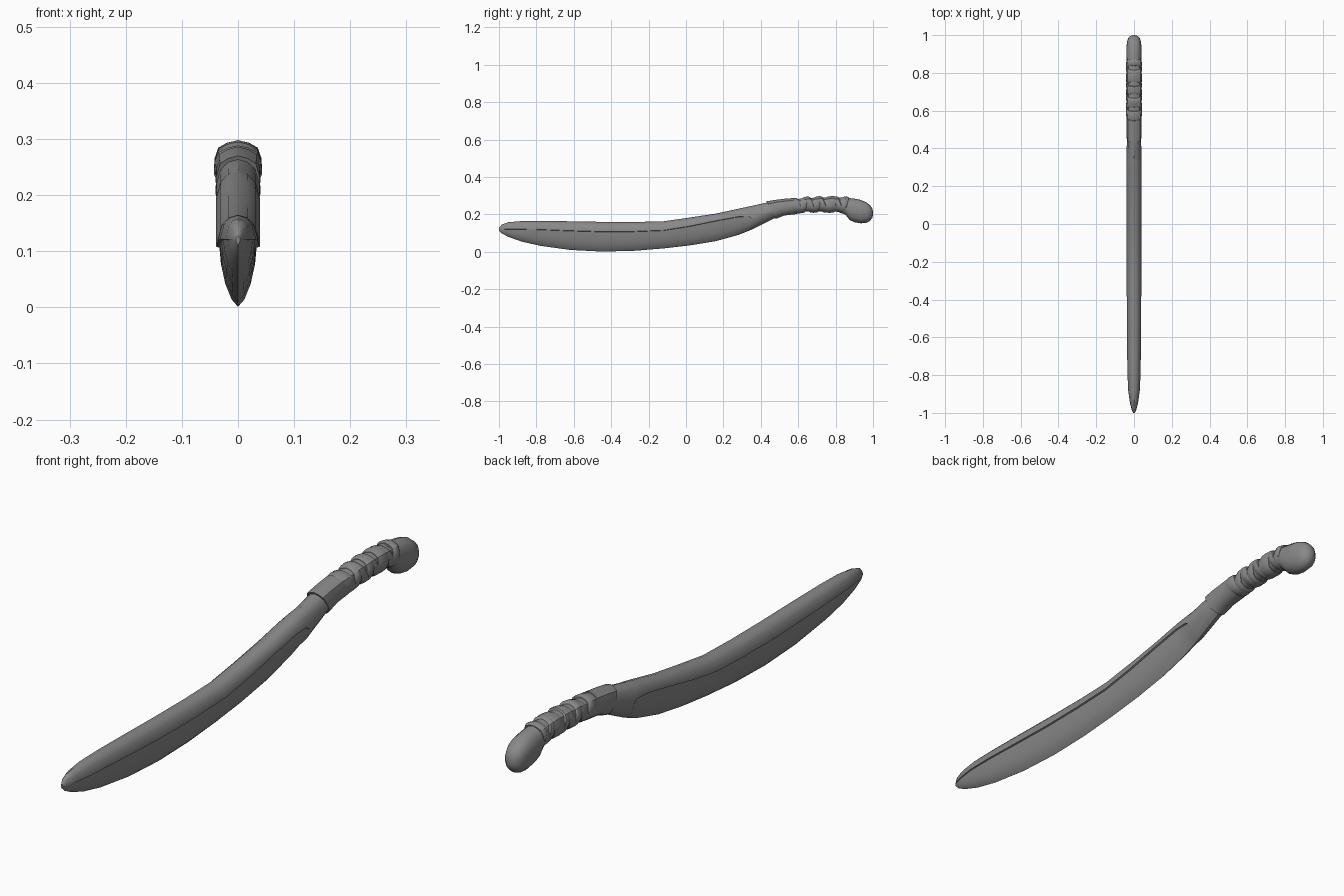
import bpy, bmesh, math

if "Cube" in bpy.data.objects:
    bpy.data.objects.remove(bpy.data.objects["Cube"])

grey = bpy.data.materials.new("plain grey")
grey.use_nodes = True
grey.diffuse_color = (0.25, 0.25, 0.25, 1)
grey.node_tree.nodes["Principled BSDF"].inputs["Base Color"].default_value = (0.25, 0.25, 0.25, 1)


def loft(name, rings, angle=35):
    """Skin a list of closed rings and cap both ends."""
    bm = bmesh.new()
    loops = [[bm.verts.new(p) for p in ring] for ring in rings]
    n = len(loops[0])
    for a, b in zip(loops, loops[1:]):
        for i in range(n):
            j = (i + 1) % n
            bm.faces.new((a[i], a[j], b[j], b[i]))
    bm.faces.new(loops[0])
    bm.faces.new(loops[-1])
    bmesh.ops.recalc_face_normals(bm, faces=bm.faces)
    mesh = bpy.data.meshes.new(name)
    bm.to_mesh(mesh)
    bm.free()
    ob = bpy.data.objects.new(name, mesh)
    bpy.context.collection.objects.link(ob)
    mesh.materials.append(grey)
    bpy.ops.object.select_all(action='DESELECT')
    ob.select_set(True)
    bpy.context.view_layer.objects.active = ob
    bpy.ops.object.shade_smooth_by_angle(angle=math.radians(angle))
    return ob


def mirrored(half):
    """Close a half section running from the top centre to the bottom centre."""
    return half + [(-x, y, z) for x, y, z in reversed(half[1:-1])]


def blade_ring(y, top, groove, bottom, w, inset):
    up, down = top - groove, groove - bottom
    return mirrored([
        (0, y, top), (0.45 * w, y, top - 0.1 * up), (0.8 * w, y, top - 0.36 * up),
        (w, y, groove + 0.1 * up), (w, y, groove), (w * inset, y, groove - 0.02 * down),
        (w * inset * 0.92, y, groove - 0.3 * down), (w * inset * 0.7, y, groove - 0.62 * down),
        (w * inset * 0.35, y, groove - 0.88 * down), (0, y, bottom)])


def grip_ring(y, top, bottom, w, lean=0.0):
    """Rounded, slightly peaked section; lean slants the ring along the grip."""
    h = top - bottom
    shape = [(0, 0), (0.45, .05), (0.82, .15), (0.97, .36), (1, .6), (0.82, .82), (0.45, .95), (0, 1)]
    return mirrored([(x * w, y + lean * (t - 0.5), top - t * h) for x, t in shape])


# Blade: y, top, groove height, bottom edge, half width, step inset
blade = [
    (-1.0, .127, .120, .112, .004, .9), (-.985, .146, .120, .098, .012, .87),
    (-.95, .158, .121, .080, .021, .85), (-.88, .164, .121, .055, .031, .85),
    (-.78, .165, .119, .032, .035, .85), (-.62, .163, .113, .010, .037, .85),
    (-.45, .160, .108, .001, .038, .85), (-.28, .159, .109, .005, .039, .85),
    (-.12, .163, .115, .018, .039, .85), (.02, .183, .137, .034, .039, .85),
    (.16, .204, .166, .057, .039, .85), (.28, .230, .188, .090, .039, .85),
    (.335, .242, .190, .112, .039, .86), (.35, .245, .180, .118, .039, 1),
    (.45, .267, .215, .168, .038, 1), (.51, .274, .235, .196, .037, 1)]
loft("blade", [blade_ring(*s) for s in blade])

# Collar between blade and grip
loft("collar", [grip_ring(y, t, b, w, .05) for y, t, b, w in
                [(.455, .270, .176, .039), (.50, .277, .194, .040), (.57, .286, .202, .040)]])


def grip_top(y):
    return 0.296 - 0.32 * (y - 0.76) ** 2


def grip_bottom(y):
    return 0.211 - 0.25 * (y - 0.72) ** 2


# Grip core
core = [0.54 + 0.04 * i for i in range(9)]
loft("grip_core", [grip_ring(y, grip_top(y) - .005, grip_bottom(y) + .005, .036) for y in core])

# Overlapping wrap bands, slanted in alternating directions
edges = [.56, .61, .645, .68, .715, .745, .80, .83, .86]
for i, (a, b) in enumerate(zip(edges, edges[1:])):
    lean = 0.035 if i % 2 == 0 else -0.02
    rings = []
    for f, swell in ((-.05, -.003), (.15, .0), (.55, .002), (.95, .0), (1.05, -.003)):
        y = a + (b - a) * f
        rings.append(grip_ring(y, grip_top(y) + swell, grip_bottom(y) - swell, .041 + swell, lean))
    loft("wrap_band_%d" % (i + 1), rings)

# Drooping pommel
pommel = [(.83, .290, .212, .037), (.855, .289, .195, .038), (.875, .287, .170, .039),
          (.90, .284, .158, .040), (.935, .277, .152, .040), (.965, .264, .155, .037),
          (.985, .248, .166, .030), (.996, .231, .182, .018), (1.0, .216, .195, .007)]
loft("pommel", [grip_ring(*s) for s in pommel], 50)
